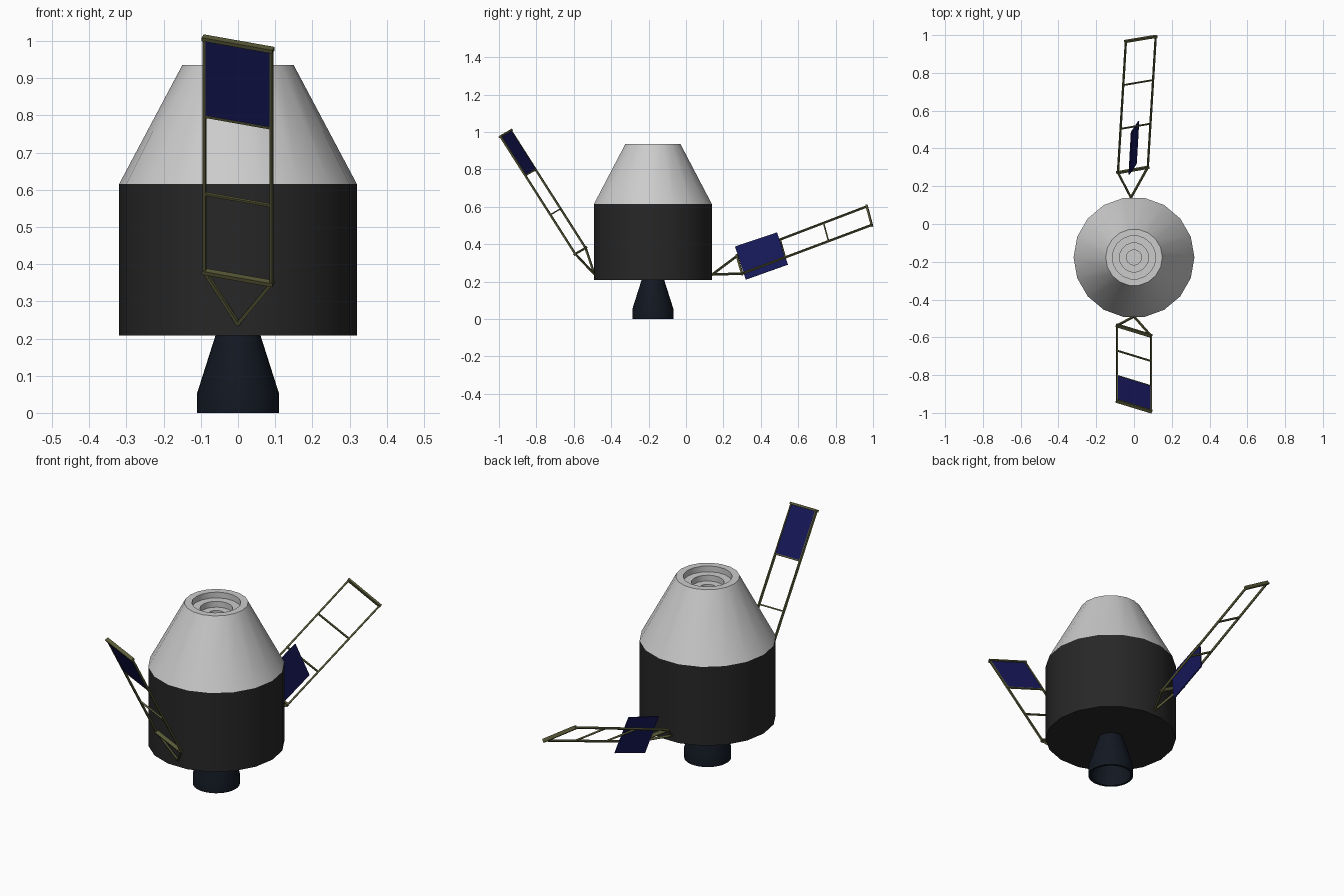
import bpy, bmesh, math
from mathutils import Vector, Matrix

if "Cube" in bpy.data.objects:
    bpy.data.objects.remove(bpy.data.objects["Cube"])

CY = -0.177   # hull axis


def material(name, rgb):
    m = bpy.data.materials.new(name)
    m.diffuse_color = (*rgb, 1)
    m.use_nodes = True
    m.node_tree.nodes["Principled BSDF"].inputs["Base Color"].default_value = m.diffuse_color
    return m


BLACK = material("dark_hull", (0.02, 0.02, 0.02))
NAVY = material("nozzle_metal", (0.006, 0.009, 0.016))
OLIVE = material("frame_metal", (0.10, 0.10, 0.04))
BLUE = material("solar_cell", (0.008, 0.009, 0.10))


def finish(name, bm, mat=None, smooth=False):
    bmesh.ops.recalc_face_normals(bm, faces=bm.faces)
    me = bpy.data.meshes.new(name)
    bm.to_mesh(me)
    bm.free()
    ob = bpy.data.objects.new(name, me)
    bpy.context.collection.objects.link(ob)
    if mat:
        me.materials.append(mat)
    if smooth:
        bpy.ops.object.select_all(action='DESELECT')
        ob.select_set(True)
        bpy.context.view_layer.objects.active = ob
        bpy.ops.object.shade_smooth_by_angle(angle=math.radians(30))
    return ob


def lathe(name, profile, sides, mat=None):
    """Revolve (radius, z) points around the hull axis; radius 0 closes to a pole."""
    bm = bmesh.new()
    rings = []
    for r, z in profile:
        n = 1 if r == 0 else sides
        rings.append([bm.verts.new((r * math.cos(math.tau * i / sides),
                                    CY + r * math.sin(math.tau * i / sides), z))
                      for i in range(n)])
    for a, b in zip(rings, rings[1:]):
        for i in range(sides):
            j = (i + 1) % sides
            quad = [a[i % len(a)], a[j % len(a)], b[j % len(b)], b[i % len(b)]]
            bm.faces.new(list(dict.fromkeys(quad)))
    return finish(name, bm, mat, True)


def bar(bm, p, q, normal, width, depth):
    """Square bar from p to q, its depth measured along the frame normal."""
    d = q - p
    x = d.normalized()
    y = normal.cross(x).normalized()
    z = x.cross(y)
    m = Matrix((x * (d.length + width), y * width, z * depth)).transposed().to_4x4()
    bmesh.ops.create_cube(bm, size=1, matrix=Matrix.Translation((p + q) / 2) @ m)


def frame(name, apex, near_l, near_r, far_l, far_r):
    apex, nl, nr, fl, fr = map(Vector, (apex, near_l, near_r, far_l, far_r))
    n = (fl - nl).cross(nr - nl).normalized()
    bm = bmesh.new()
    bar(bm, nl, fl, n, 0.008, 0.01)
    bar(bm, nr, fr, n, 0.008, 0.01)
    for i in range(4):
        w, dp = (0.011, 0.018) if i in (0, 3) else (0.007, 0.008)
        bar(bm, nl.lerp(fl, i / 3), nr.lerp(fr, i / 3), n, w, dp)
    for corner in (nl, nr):
        bar(bm, apex, corner, n, 0.009, 0.01)
    finish(name, bm, OLIVE)


def panel(name, corners):
    c = [Vector(p) for p in corners]
    n = (c[1] - c[0]).cross(c[3] - c[0]).normalized() * 0.003
    bm = bmesh.new()
    a = [bm.verts.new(p + n) for p in c]
    b = [bm.verts.new(p - n) for p in c]
    bm.faces.new(a)
    bm.faces.new(b[::-1])
    for i in range(4):
        j = (i + 1) % 4
        bm.faces.new((a[i], b[i], b[j], a[j]))
    finish(name, bm, BLUE)


# Hull: dark service section and grey capsule with stepped docking recess
lathe("service_section", [(0, 0.208), (0.32, 0.208), (0.32, 0.615), (0, 0.615)], 18, BLACK)
lathe("capsule_cone", [(0, 0.615), (0.32, 0.615), (0.15, 0.935)], 18)
lathe("docking_port", [(0.15, 0.935), (0.115, 0.935), (0.115, 0.905), (0.077, 0.905),
                       (0.077, 0.875), (0.04, 0.875), (0.04, 0.845), (0, 0.845)], 18)

# Hollow engine bell
lathe("engine_nozzle", [(0.06, 0.21), (0.11, 0.053), (0.11, 0), (0.098, 0),
                        (0.098, 0.05), (0.05, 0.195), (0, 0.195)], 32, NAVY)

# Front solar array, cell in the outermost bay
nl, nr = Vector((-0.09, -0.537, 0.38)), Vector((0.09, -0.592, 0.348))
reach = Vector((0, -0.4, 0.628))
frame("front_array_frame", (0, -0.49, 0.24), nl, nr, nl + reach, nr + reach)
panel("front_solar_panel", [nl + reach * 2 / 3, nr + reach * 2 / 3, nr + reach, nl + reach])

# Rear solar array, with its cell twisted across the frame
frame("rear_array_frame", (-0.016, 0.14, 0.238), (-0.085, 0.272, 0.337),
      (0.073, 0.30, 0.243), (-0.043, 0.967, 0.602), (0.115, 0.993, 0.503))
panel("rear_solar_panel", [(-0.026, 0.262, 0.387), (-0.014, 0.487, 0.463),
                           (0.025, 0.545, 0.291), (0.012, 0.32, 0.211)])
